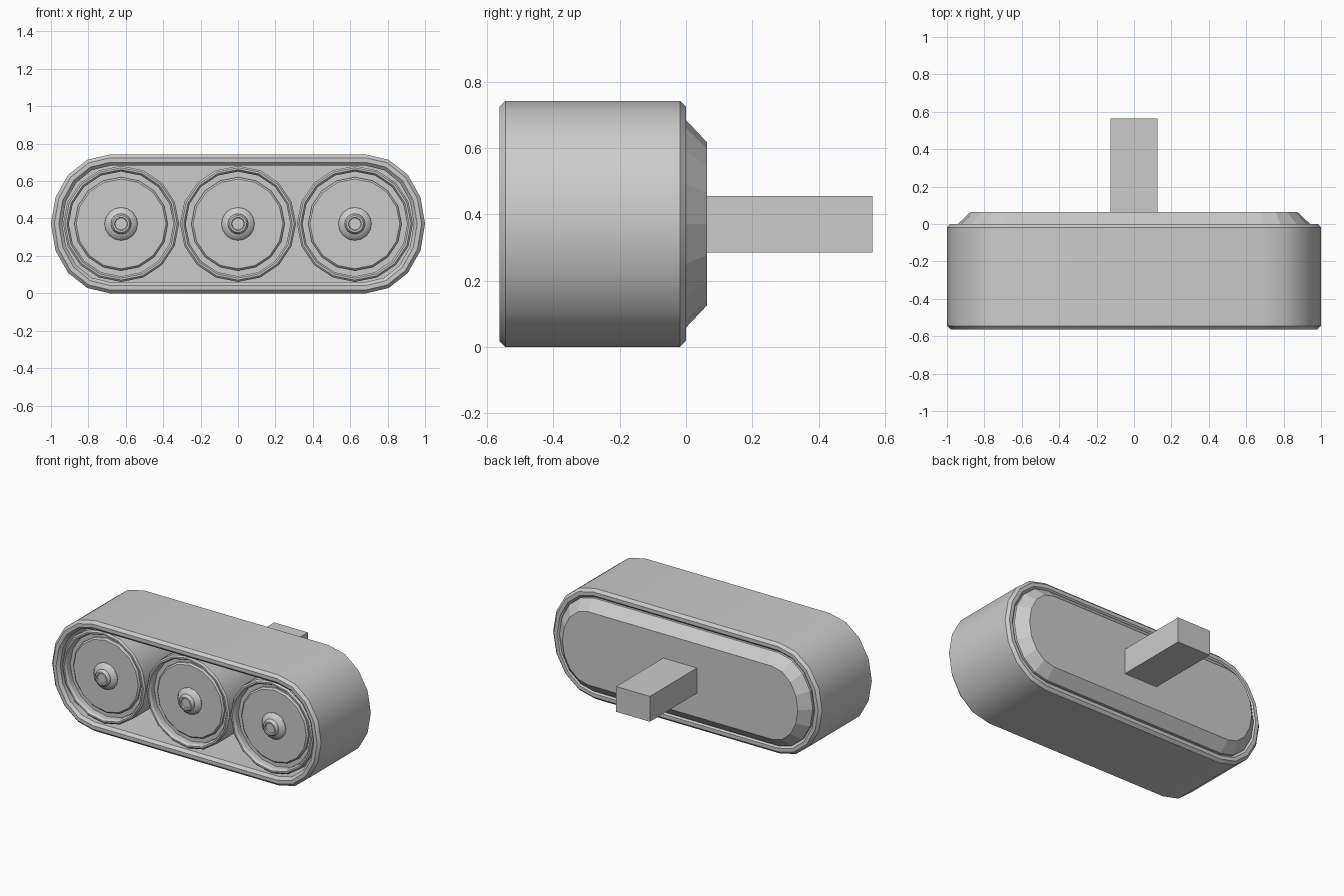
import bpy
import bmesh
from math import cos, sin, pi, radians

cube = bpy.data.objects.get("Cube")
if cube:
    bpy.data.objects.remove(cube, do_unlink=True)

gray = bpy.data.materials.new("plain gray")
gray.use_nodes = True
gray.diffuse_color = (0.6, 0.6, 0.6, 1)
gray.node_tree.nodes["Principled BSDF"].inputs["Base Color"].default_value = (0.6, 0.6, 0.6, 1)

MID = 0.371      # height of the axles
FRONT = -0.563   # front of the track
STRAIGHT = 0.685  # half length of the straight run


def stadium(inset, y):
    """Long outline with two eight-sided round ends."""
    pts = []
    for side in (1, -1):
        for i in range(9):
            a = -pi / 2 + pi * i / 8
            pts.append((side * (STRAIGHT + (0.315 - inset) * cos(a)), y,
                        MID + side * (MID - inset) * sin(a)))
    return pts


def circle(r, y, x, sides=16):
    return [(x + r * cos(2 * pi * i / sides), y, MID + r * sin(2 * pi * i / sides))
            for i in range(sides)]


def loft(name, outlines, closed=False, smooth=True):
    """Join successive outlines, then close the tube or cap its ends."""
    bm = bmesh.new()
    rings = [[bm.verts.new(p) for p in o] for o in outlines]
    pairs = list(zip(rings, rings[1:]))
    if closed:
        pairs.append((rings[-1], rings[0]))
    else:
        bm.faces.new(rings[0])
        bm.faces.new(rings[-1])
    for a, b in pairs:
        for i in range(len(a)):
            j = (i + 1) % len(a)
            bm.faces.new((a[i], a[j], b[j], b[i]))
    bmesh.ops.recalc_face_normals(bm, faces=bm.faces)
    mesh = bpy.data.meshes.new(name)
    bm.to_mesh(mesh)
    bm.free()
    mesh.materials.append(gray)
    obj = bpy.data.objects.new(name, mesh)
    bpy.context.collection.objects.link(obj)
    if smooth:
        bpy.ops.object.select_all(action='DESELECT')
        obj.select_set(True)
        bpy.context.view_layer.objects.active = obj
        bpy.ops.object.shade_smooth_by_angle(angle=radians(30))
    return obj


# Track band with chamfered rims
B = 0.018
loft("track_band", [stadium(i, y) for i, y in (
    (0, FRONT + B), (B, FRONT), (0.042, FRONT), (0.06, FRONT + B),
    (0.06, -B), (0.042, 0), (B, 0), (0, -B))], closed=True)

# Back plate with a tapered rear
loft("back_plate", [stadium(i, y) for i, y in (
    (0.058, -0.06), (0.058, 0), (0.125, 0.063))], smooth=False)

# Wheels with raised rims, and domed hubs with a small pin
wheel_profile = ((0.31, -0.06), (0.31, -0.53), (0.3, -0.54), (0.29, -0.54),
                 (0.28, -0.525), (0.28, -0.49), (0.25, -0.49), (0.25, -0.5),
                 (0.24, -0.51))
hub_profile = ((0.09, -0.5), (0.088, -0.515), (0.075, -0.53), (0.055, -0.538),
               (0.052, -0.552), (0.045, -0.56), (0.035, -0.56), (0.032, -0.552))
for side, x in (("right", -0.625), ("middle", 0), ("left", 0.625)):
    loft(side + "_wheel", [circle(r, y, x) for r, y in wheel_profile])
    loft(side + "_hub", [circle(r, y, x) for r, y in hub_profile])

# Mounting arm at the back
bpy.ops.mesh.primitive_cube_add(size=1, location=(0, 0.3115, 0.37))
arm = bpy.context.object
arm.name = "mounting_arm"
arm.scale = (0.25, 0.503, 0.17)
arm.data.materials.append(gray)
